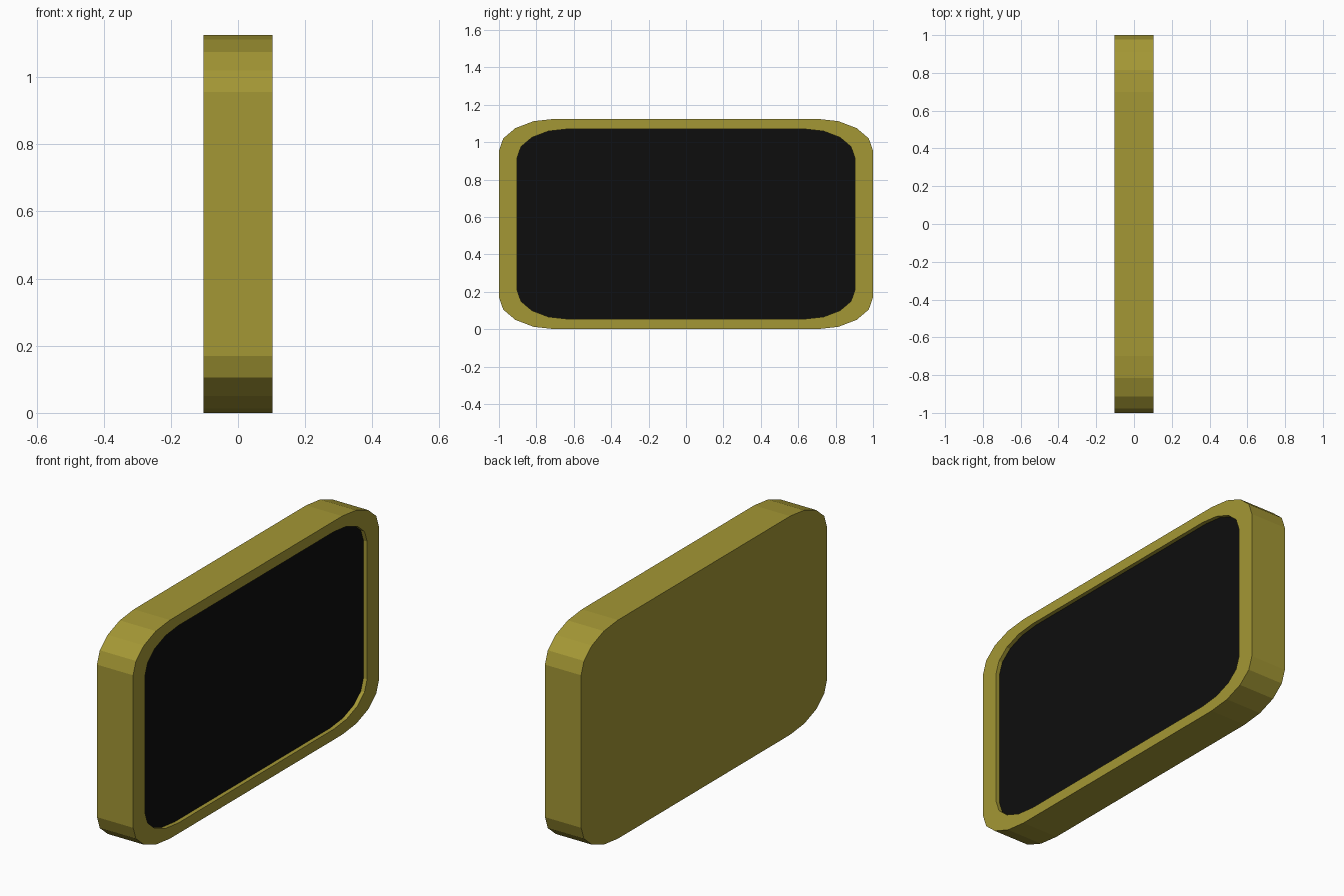
import bpy, math

if "Cube" in bpy.data.objects:
    bpy.data.objects.remove(bpy.data.objects["Cube"])

HALF_Y, HALF_Z, HALF_X = 1.0, 0.5625, 0.103
RY, RZ = 0.30, 0.17      # elliptical corner radii
INNER = 0.903            # opening size relative to the outline
RECESS = 0.021
SEGS = 4


def ring(x, s=1.0):
    """Rounded rectangle, counter-clockwise seen from +x."""
    pts = []
    for k, (sy, sz) in enumerate([(1, 1), (-1, 1), (-1, -1), (1, -1)]):
        for i in range(SEGS + 1):
            a = math.pi / 2 * (k + i / SEGS)
            y = sy * (HALF_Y - RY) + RY * math.cos(a)
            z = sz * (HALF_Z - RZ) + RZ * math.sin(a)
            pts.append((x, y * s, HALF_Z + z * s))
    return pts


def material(name, color):
    m = bpy.data.materials.new(name)
    m.diffuse_color = (*color, 1)
    m.use_nodes = True
    m.node_tree.nodes["Principled BSDF"].inputs["Base Color"].default_value = m.diffuse_color
    return m


def loft(name, rings, mat, cap_start=False, cap_end=False):
    n = len(rings[0])
    verts = [p for r in rings for p in r]
    faces = [(j * n + i, j * n + (i + 1) % n,
              (j + 1) * n + (i + 1) % n, (j + 1) * n + i)
             for j in range(len(rings) - 1) for i in range(n)]
    if cap_start:
        faces.append(tuple(reversed(range(n))))
    if cap_end:
        faces.append(tuple(range(len(verts) - n, len(verts))))
    me = bpy.data.meshes.new(name)
    me.from_pydata(verts, [], faces)
    me.materials.append(mat)
    ob = bpy.data.objects.new(name, me)
    bpy.context.collection.objects.link(ob)
    return ob


# Casing: back panel, outer wall, front rim and recess wall
loft("casing", [ring(-HALF_X), ring(HALF_X), ring(HALF_X, INNER),
                ring(HALF_X - RECESS, INNER)],
     material("olive_gold", (0.37, 0.31, 0.035)), cap_start=True)

# Dark screen on the floor of the recess
loft("screen", [ring(HALF_X - RECESS, INNER)],
     material("black", (0.004, 0.004, 0.004)), cap_end=True)
